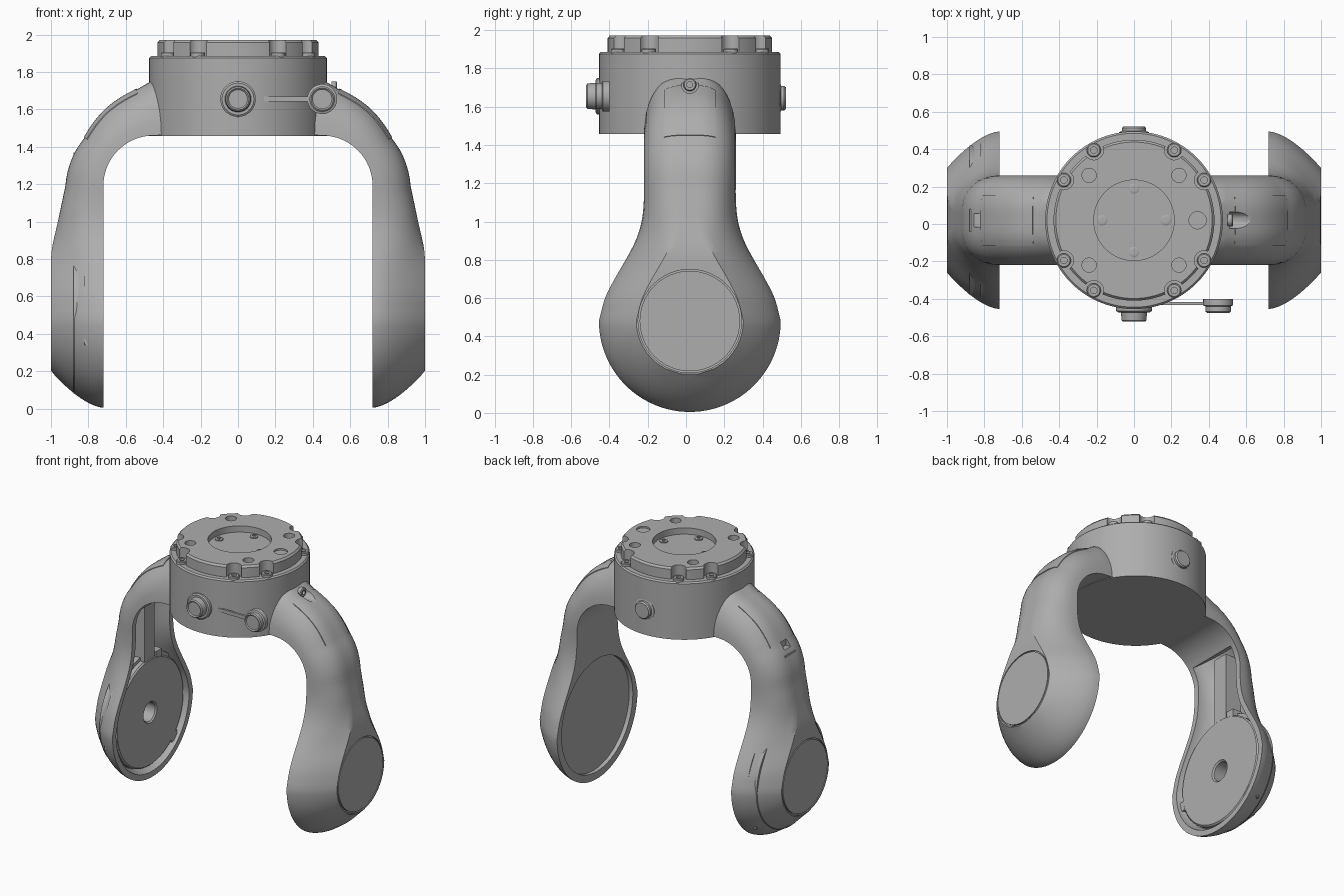
import bpy, bmesh, math
from mathutils import Vector

if "Cube" in bpy.data.objects:
    bpy.data.objects.remove(bpy.data.objects["Cube"])

grey = bpy.data.materials.new("satin grey")
grey.use_nodes = True
COLOUR = (0.42, 0.42, 0.42, 1)
grey.diffuse_color = COLOUR
grey.node_tree.nodes["Principled BSDF"].inputs["Base Color"].default_value = COLOUR

CY = 0.02      # shared centre line in y
HUB = 0.48     # height of the joint axis
R = 0.475      # joint and body radius
BEND = 1.19    # height where the shoulder bend starts


def finish(name, bm):
    bmesh.ops.recalc_face_normals(bm, faces=bm.faces)
    me = bpy.data.meshes.new(name)
    bm.to_mesh(me)
    bm.free()
    me.materials.append(grey)
    ob = bpy.data.objects.new(name, me)
    bpy.context.collection.objects.link(ob)
    smooth(ob)
    return ob


def activate(ob):
    bpy.ops.object.select_all(action='DESELECT')
    ob.select_set(True)
    bpy.context.view_layer.objects.active = ob


def smooth(ob):
    activate(ob)
    bpy.ops.object.shade_smooth_by_angle(angle=math.radians(32))


def lathe(name, profile, loc, axis=(0, 0, 1), seg=48):
    """Spin a closed (radius, height) profile round an axis."""
    bm = bmesh.new()
    rot = Vector(axis).to_track_quat('Z', 'Y')
    rings = []
    for r, h in profile:
        n = seg if r > 0 else 1
        ring = [bm.verts.new(rot @ Vector((r * math.cos(math.tau * i / seg),
                r * math.sin(math.tau * i / seg), h)) + Vector(loc)) for i in range(n)]
        rings.append(ring * (seg // n))
    for a, b in zip(rings, rings[1:] + rings[:1]):
        for i in range(seg):
            j = (i + 1) % seg
            face = list(dict.fromkeys((a[i], a[j], b[j], b[i])))
            if len(face) > 2:
                bm.faces.new(face)
    return finish(name, bm)


def rod(name, r, h0, h1, loc, axis=(0, 0, 1), seg=48, bevel=0.0):
    return lathe(name, [(0, h0), (r, h0), (r, h1 - bevel), (r - bevel, h1), (0, h1)]
                 if bevel else [(0, h0), (r, h0), (r, h1), (0, h1)], loc, axis, seg)


def screw(name, r, h, loc, axis=(0, 0, 1)):
    return lathe(name, [(0, 0), (r, 0), (r, h * .8), (r * .85, h), (r * .45, h),
                        (r * .45, h * .4), (0, h * .4)], loc, axis, 24)


def box(name, lo, hi):
    bm = bmesh.new()
    bmesh.ops.create_cube(bm, size=1)
    for v in bm.verts:
        v.co = [(a + b) / 2 + c * (b - a) for a, b, c in zip(lo, hi, v.co)]
    return finish(name, bm)


def cut(ob, *cutters):
    for c in cutters:
        c.hide_render = True
        activate(ob)
        m = ob.modifiers.new("cut", 'BOOLEAN')
        m.operation, m.solver, m.object = 'DIFFERENCE', 'EXACT', c
        bpy.ops.object.modifier_apply(modifier=m.name)
        bpy.data.objects.remove(c)
    smooth(ob)


def curve(table, t):
    """Smooth interpolation through a short table."""
    t = min(max(t, table[0][0]), table[-1][0])
    i = max(k for k in range(len(table) - 1) if table[k][0] <= t)
    slope = lambda k: ((table[min(k + 1, len(table) - 1)][1] - table[max(k - 1, 0)][1])
                       / (table[min(k + 1, len(table) - 1)][0] - table[max(k - 1, 0)][0]))
    (x0, y0), (x1, y1) = table[i], table[i + 1]
    h = x1 - x0
    s = (t - x0) / h
    return (y0 * (1 + 2 * s) * (1 - s) ** 2 + y1 * s * s * (3 - 2 * s)
            + h * slope(i) * s * (1 - s) ** 2 - h * slope(i + 1) * s * s * (1 - s))


HALF_WIDTH = [(.48, .475), (.6, .443), (.7, .393), (.8, .335), (.9, .283), (1, .252), (1.1, .241), (1.19, .24)]
DEPTH = [(.48, .28), (.78, .28), (.86, .274), (1, .243), (1.1, .222), (1.19, .203)]
BEND_DEPTH = [(0, .203), (27, .187), (36, .182), (58, .213), (81, .257), (90, .30)]
ROUND = 0.195


def stations(inset, last_angle):
    """Cross-sections: inner point, outward direction, depth, half width, height below hub, neck blend."""
    out = []
    r = R - inset
    for i in range(22):
        drop = r * math.cos(math.radians(3 + 87 * i / 22))
        out.append(((.72, HUB - drop), (1, 0), .28, math.sqrt(r * r - drop * drop), drop, 0))
    for i in range(19):
        z = HUB + (BEND - HUB) * i / 18
        k = min(max((z - .7) / .4, 0), 1)
        out.append(((.72, z), (1, 0), curve(DEPTH, z), curve(HALF_WIDTH, z) - inset, 0, k * k * (3 - 2 * k)))
    for deg in range(5, last_angle + 1, 5):
        c, s = math.cos(math.radians(deg)), math.sin(math.radians(deg))
        out.append(((.45 + .27 * c, BEND + .27 * s), (c, s), curve(BEND_DEPTH, deg), .24 - inset, 0, 1))
    if last_angle == 90:
        out.append(((.3, 1.47), (0, 1), .28, .24, 0, 1))
    return out


def section(st, inset):
    """Domed outer half of a section as (y, depth) points."""
    _, _, depth, w, drop, k = st
    r = R - inset
    edge = (r - drop) if drop else w
    rim = min(ROUND, edge)
    half = []
    for i in range(15):
        if i <= 10:
            d = rim * (i / 10) ** 1.6
            y = math.sqrt(max((r - d) ** 2 - drop * drop, 0)) if drop else w - d
        else:
            y *= (14 - i) / (15 - i)
            d = ROUND if edge > ROUND else edge
        q = min(d / ROUND, 1)
        u = (1 - k) * q ** .62 + k * math.sqrt(1 - (1 - q) ** 2.2)
        half.append((y, u * depth))
    return half + [(-y, u) for y, u in half[-2::-1]]


def loft(name, rings):
    bm = bmesh.new()
    rows = [[bm.verts.new(p) for p in ring] for ring in rings]
    n = len(rows[0])
    for a, b in zip(rows, rows[1:]):
        for i in range(n):
            j = (i + 1) % n
            bm.faces.new((a[i], a[j], b[j], b[i]))
    bm.faces.new(rows[0])
    bm.faces.new(rows[-1])
    bmesh.ops.remove_doubles(bm, verts=bm.verts, dist=1e-5)
    return finish(name, bm)


def arm_solid(name, side, inset=0, last_angle=90):
    rings = []
    for st in stations(inset, last_angle):
        (x, z), (dx, dz) = st[0], st[1]
        fit = (st[2] - inset) / st[2]
        start = -.02 if inset else 0
        pts = [(y, start + u * (fit - start / st[2])) for y, u in section(st, inset)]
        rings.append([(side * (x + dx * u), CY + y, z + dz * u) for y, u in pts])
    return loft(name, rings)


def hatch(name, side, first, last, half=.135, raise_by=.005):
    """Thin access plate that follows the outer side of the bend."""
    rings = []
    for st in stations(0, 85):
        (x, z), (dx, dz) = st[0], st[1]
        deg = math.degrees(math.atan2(dz, dx))
        if first <= deg <= last:
            prof = sorted(section(st, 0))
            at = lambda y: next(a[1] + (b[1] - a[1]) * (y - a[0]) / (b[0] - a[0])
                                for a, b in zip(prof, prof[1:]) if a[0] <= y <= b[0] and b[0] > a[0])
            ys = [half * i / 6 for i in range(-6, 7)]
            pts = [(y, at(y) + raise_by) for y in ys] + [(y, at(y) - .003) for y in ys[::-1]]
            rings.append([(side * (x + dx * u), CY + y, z + dz * u) for y, u in pts])
    return loft(name, rings)


# Arms with a scribed ring round each outer joint cover
arms = {}
for label, side in (("left", 1), ("right", -1)):
    arm = arms[side] = arm_solid(label + "_arm", side)
    cut(arm, lathe("ring_groove", [(.262, -.012), (.27, -.012), (.27, .02), (.262, .02)],
                   (side, CY, HUB), (side, 0, 0), 64))
    hatch(label + "_arm_hatch", side, 34, 81)

# Left arm: closed inner cover with shallow round recess, and a screw well on top
cut(arms[1], rod("cover_recess", .42, -.05, .03, (.72, CY, HUB), (1, 0, 0), 64),
    rod("screw_well", .045, .51, .75, (0, CY, 1.715), (1, 0, 0), 24))
if "left_arm_hatch" in bpy.data.objects:
    cut(bpy.data.objects["left_arm_hatch"], rod("well", .045, .51, .75, (0, CY, 1.715), (1, 0, 0), 24))
screw("arm_screw", .034, .03, (.5, CY, 1.715), (1, 0, 0))

# Right arm: hollow shell holding a bearing plate with a spine
cut(arms[-1], arm_solid("cavity", -1, .04, 35),
    box("latch_notch", (-.86, CY - .035, 1.40), (-.815, CY + .035, 1.5)))
lathe("bearing_plate", [(.07, 0), (.08, -.01), (.39, -.01), (.4, 0), (.4, .13), (.07, .13)],
      (-.75, CY, HUB), (-1, 0, 0), 64)
rod("bearing_back", .28, .12, .25, (-.72, CY, HUB), (-1, 0, 0))
rod("plate_ledge", .425, .06, .1, (-.72, CY, HUB), (-1, 0, 0), 64).name = "slot_floor"
cut(bpy.data.objects["slot_floor"], rod("bore", .07, .0, .2, (-.72, CY, HUB), (-1, 0, 0)))
for i in range(3):
    a = math.radians(75 + 120 * i)
    y, z = CY + .405 * math.cos(a), HUB + .405 * math.sin(a)
    box("slot_bridge", (-.82, y - .035, z - .035), (-.742, y + .035, z + .035))
box("arm_spine", (-.88, CY - .06, .84), (-.745, CY + .06, 1.37))

# Central body
lathe("body", [(0, 1.457), (R, 1.457), (R, 1.875), (R - .01, 1.885), (0, 1.885)], (0, CY, 0), seg=96)

# Top flange with scallops, bolt holes and a sunken centre
cap = lathe("top_flange", [(0, 1.88), (.43, 1.88), (.43, 1.958), (.418, 1.972), (.215, 1.972),
                           (.215, 1.925), (0, 1.925)], (0, CY, 0), seg=96)
for sx in (-1, 1):
    for sy in (-1, 1):
        for a, b in ((.215, .375), (.375, .215)):
            p = (sx * a, CY + sy * b, 1.88)
            cut(cap, rod("scallop", .052, -.02, .2, p, seg=32))
            screw("flange_screw", .038, .025, p)
        cut(cap, rod("bolt_hole", .038, 1.925, 2.1, (sx * .24, CY + sy * .24, 0), seg=32))
cut(cap, rod("plug_hole", .046, 1.96, 2.1, (.34, CY, 0), seg=32))
for i in range(4):
    a = math.tau * i / 4
    screw("centre_screw", .028, .012, (.17 * math.cos(a), CY + .17 * math.sin(a), 1.923))

# Front and back connectors
FRONT, BACK = (0, -1, 0), (0, 1, 0)
lathe("front_connector", [(0, .38), (.095, .38), (.095, .465), (.085, .472), (.07, .472), (.066, .515),
                          (.058, .522), (.05, .515), (0, .515)], (0, 0, 1.655), FRONT)
lathe("back_connector", [(0, .4), (.08, .4), (.08, .492), (.064, .497), (.064, .513), (.056, .522),
                         (0, .522)], (0, 0, 1.645), BACK)

# Dust cap hanging on a tether
lathe("dust_cap", [(0, .40), (.08, .40), (.08, .435), (.068, .44), (.068, .468), (.06, .475),
                   (.052, .468), (0, .468)], (.45, 0, 1.655), FRONT)
box("cap_tether", (.12, -.434, 1.642), (.4, -.418, 1.668))
